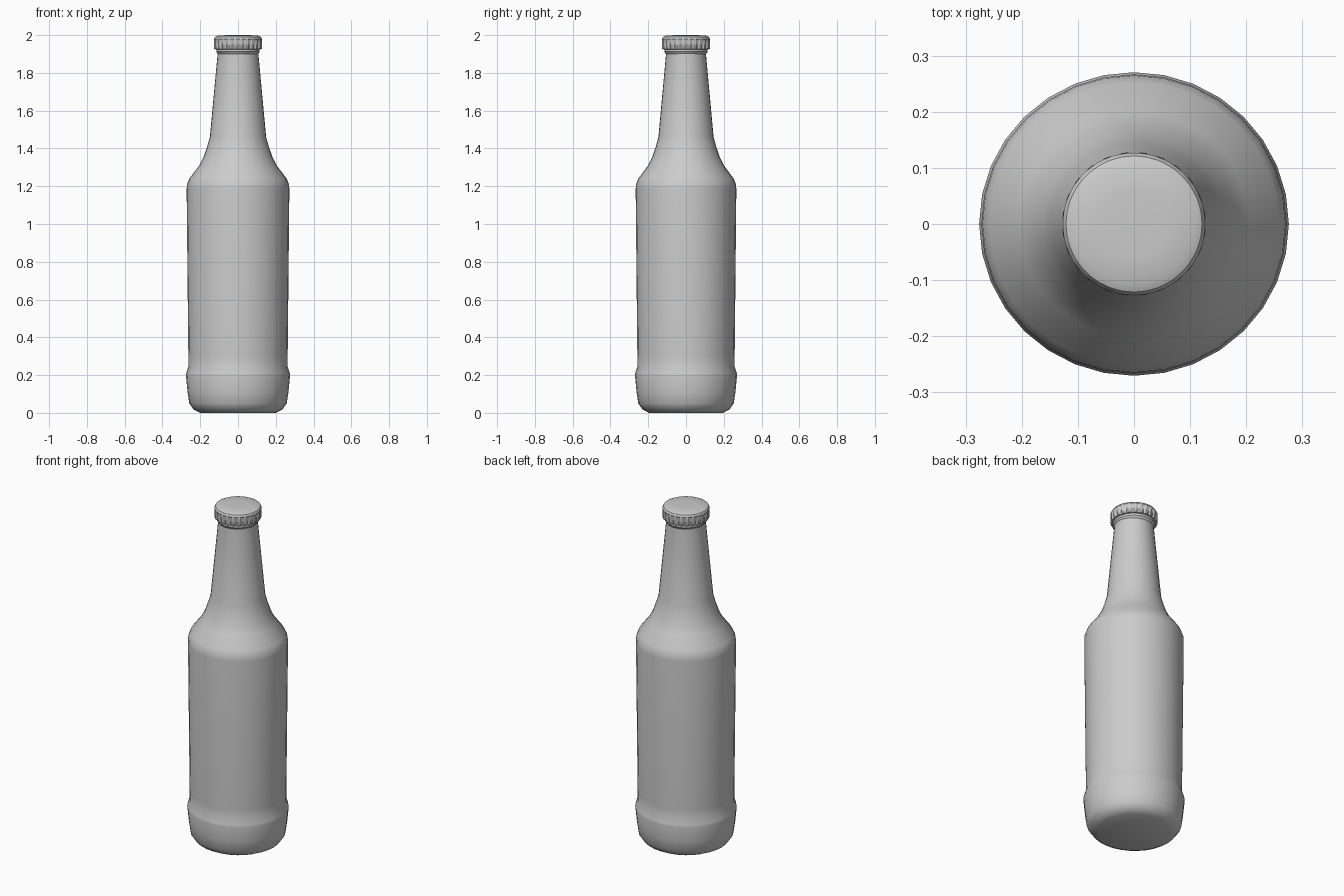
import bpy, bmesh, math

cube = bpy.data.objects.get("Cube")
if cube:
    bpy.data.objects.remove(cube, do_unlink=True)

grey = bpy.data.materials.new("plain grey")
grey.use_nodes = True
grey.diffuse_color = (0.6, 0.6, 0.6, 1)
grey.node_tree.nodes["Principled BSDF"].inputs["Base Color"].default_value = (0.6, 0.6, 0.6, 1)


def lathe(name, profile, sides, y_scale=1.0, radius=lambda r, row, i: r, angle=35):
    """Skin rings of (radius, height) and close both ends."""
    bm = bmesh.new()
    rings = []
    for row, (r, z) in enumerate(profile):
        ring = []
        for i in range(sides):
            a = math.tau * i / sides
            rad = radius(r, row, i)
            ring.append(bm.verts.new((rad * math.cos(a), rad * math.sin(a) * y_scale, z)))
        rings.append(ring)
    for low, high in zip(rings, rings[1:]):
        for i in range(sides):
            j = (i + 1) % sides
            bm.faces.new((low[i], low[j], high[j], high[i]))
    bm.faces.new(rings[0][::-1])
    bm.faces.new(rings[-1])
    mesh = bpy.data.meshes.new(name)
    bm.to_mesh(mesh)
    bm.free()
    mesh.materials.append(grey)
    ob = bpy.data.objects.new(name, mesh)
    bpy.context.collection.objects.link(ob)
    bpy.ops.object.select_all(action="DESELECT")
    ob.select_set(True)
    bpy.context.view_layer.objects.active = ob
    bpy.ops.object.shade_smooth_by_angle(angle=math.radians(angle))
    return ob


# Bottle: base, raised heel band, slightly flared body, shoulder and neck
lathe("bottle_body", [
    (0.20, 0.0), (0.235, 0.018), (0.258, 0.05), (0.267, 0.11), (0.276, 0.20),
    (0.274, 0.212), (0.263, 0.245), (0.263, 0.30), (0.272, 1.185), (0.270, 1.21),
    (0.258, 1.24), (0.205, 1.31), (0.182, 1.355), (0.163, 1.41), (0.149, 1.46),
    (0.107, 1.91), (0.107, 1.96),
], 32, 0.98)

# Lip under the cap
lathe("bottle_lip", [(0.105, 1.898), (0.115, 1.912), (0.115, 1.94)], 32)


# Cap: every third column is pinched in on the skirt rows
def crimp(r, row, i):
    return r - 0.007 if row in (1, 2, 3) and i % 3 == 0 else r


lathe("crimped_cap", [
    (0.112, 1.924), (0.126, 1.926), (0.128, 1.935), (0.127, 1.972),
    (0.127, 1.980), (0.121, 1.991), (0.108, 1.997), (0.06, 2.0),
], 72, radius=crimp, angle=30)
